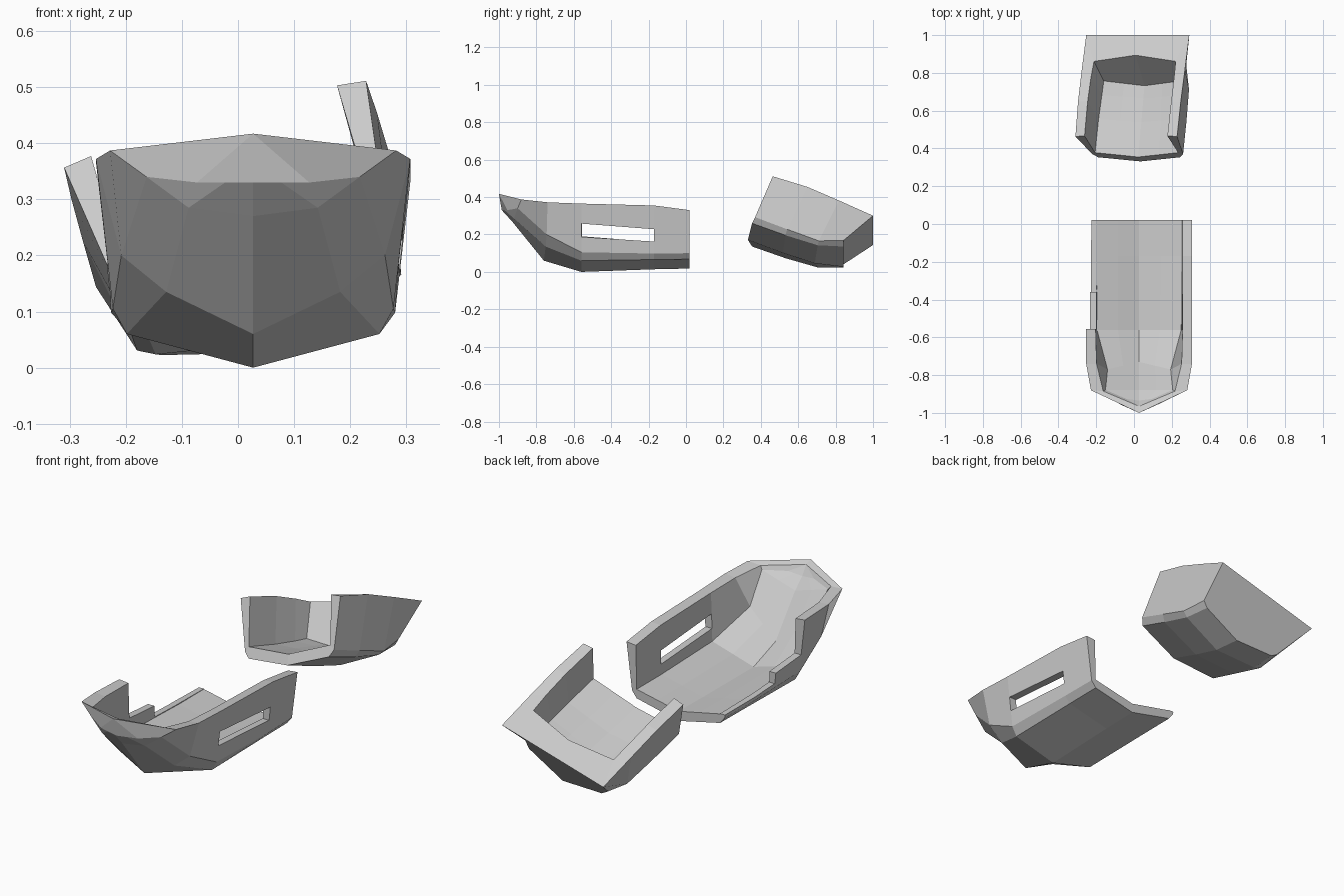
import bpy, bmesh
from mathutils import Matrix, Vector

cube = bpy.data.objects.get("Cube")
if cube:
    bpy.data.objects.remove(cube)

grey = bpy.data.materials.new("hull_grey")
grey.use_nodes = True
grey.diffuse_color = (0.6, 0.6, 0.6, 1)
grey.node_tree.nodes["Principled BSDF"].inputs["Base Color"].default_value = (0.6, 0.6, 0.6, 1)


def finish(bm, name):
    bmesh.ops.remove_doubles(bm, verts=bm.verts, dist=0.0005)
    bmesh.ops.recalc_face_normals(bm, faces=bm.faces)
    mesh = bpy.data.meshes.new(name)
    bm.to_mesh(mesh)
    bm.free()
    mesh.materials.append(grey)
    ob = bpy.data.objects.new(name, mesh)
    bpy.context.collection.objects.link(ob)
    return ob


def hull(name, outer, inner, frame, bulge):
    """Thick open shell; each station lists (half width, y, z) from rim to keel."""
    bm = bmesh.new()

    def skin(stations):
        rings = []
        for half in stations:
            pts = half + [(-x, y, z) for x, y, z in reversed(half[:-1])]
            rings.append([bm.verts.new(frame @ Vector(p)) for p in pts])
        for a, b in zip(rings, rings[1:]):
            for i in range(len(a) - 1):
                bm.faces.new((a[i], a[i + 1], b[i + 1], b[i]))
        return rings

    out, inn = skin(outer), skin(inner)
    # gunwale on both sides
    for k in range(len(out) - 1):
        for side in (0, -1):
            bm.faces.new((out[k][side], out[k + 1][side], inn[k + 1][side], inn[k][side]))
    # broken open end
    for i in range(len(out[0]) - 1):
        bm.faces.new((out[0][i], out[0][i + 1], inn[0][i + 1], inn[0][i]))
    # closed end: outer wall, inner wall with a bulged top edge, deck strip
    rim = inner[-1][0]
    mid = bm.verts.new(frame @ Vector((0, rim[1] + bulge, rim[2])))
    keel = len(inn[-1]) // 2
    bm.faces.new(out[-1])
    bm.faces.new(inn[-1][:keel + 1] + [mid])
    bm.faces.new(inn[-1][keel:] + [mid])
    bm.faces.new((out[-1][0], out[-1][-1], inn[-1][-1], mid, inn[-1][0]))
    return finish(bm, name)


def lining(rim, chine, keel):
    """Inner section: straight side and flat sloping floor."""
    return [rim, chine, tuple((a + b) / 2 for a, b in zip(chine, keel)), keel]


def cut(target, name, outline, x0, x1):
    """Subtract a prism whose outline is given in (y, z)."""
    bm = bmesh.new()
    a = [bm.verts.new((x0, y, z)) for y, z in outline]
    b = [bm.verts.new((x1, y, z)) for y, z in outline]
    bm.faces.new(a)
    bm.faces.new(b)
    for i in range(len(a)):
        j = (i + 1) % len(a)
        bm.faces.new((a[i], a[j], b[j], b[i]))
    cutter = finish(bm, name)
    cutter.hide_render = True
    mod = target.modifiers.new(name, 'BOOLEAN')
    mod.object = cutter
    mod.solver = 'EXACT'
    bpy.context.view_layer.objects.active = target
    bpy.ops.object.modifier_apply(modifier=mod.name)
    bpy.data.objects.remove(cutter)


# Bow half, from the broken end to the stem
bow_outer = [
    [(.28, .02, .33), (.25, .02, .10), (.225, .02, .068), (0, .02, .018)],
    [(.28, -.17, .355), (.253, -.17, .098), (.225, -.17, .066), (0, -.17, .014)],
    [(.28, -.56, .365), (.25, -.56, .105), (.225, -.56, .06), (0, -.56, 0)],
    [(.28, -.74, .372), (.235, -.745, .20), (.155, -.75, .135), (0, -.76, .06)],
    [(.255, -.88, .387), (.19, -.9, .34), (.115, -.92, .285), (0, -.93, .27)],
    [(0, -1, .417), (.1, -.955, .33), (.05, -.97, .33), (0, -.985, .33)],
]
bow_inner = [
    lining((.23, .02, .325), (.225, .02, .112), (0, .02, .065)),
    lining((.23, -.17, .35), (.225, -.17, .112), (0, -.17, .062)),
    lining((.23, -.56, .36), (.223, -.56, .125), (0, -.56, .06)),
    lining((.225, -.74, .366), (.167, -.77, .23), (0, -.73, .12)),
    lining((.19, -.885, .38), (.178, -.878, .365), (0, -.88, .31)),
    lining((0, -.965, .405), (.07, -.925, .37), (0, -.935, .36)),
]
bow = hull("bow_hull", bow_outer, bow_inner, Matrix.Translation((.027, 0, 0)), 0)
cut(bow, "side_opening", [(-.56, .258), (-.17, .228), (-.17, .162), (-.56, .187)], .1, .5)
cut(bow, "missing_wall", [(-.555, .6), (-.555, .19), (-.36, .175), (-.36, .122),
                          (-.2, .116), (.1, .113), (.1, .6)], -.5, -.12)

# Stern half, tipped over on its side and pitched
x_axis = Vector((.961, 0, .276)).normalized()
z_axis = x_axis.cross(Vector((.103, .93, -.362))).normalized()
y_axis = z_axis.cross(x_axis)
frame = Matrix((x_axis, y_axis, z_axis)).transposed().to_4x4()
frame.translation = (.02, 1, .222)
stern_outer = [
    [(.28, -.58, .003), (.25, -.585, -.235), (.225, -.59, -.266), (0, -.6, -.3)],
    [(.283, -.386, .017), (.249, -.4, -.233), (.222, -.4, -.26), (0, -.4, -.297)],
    [(.284, -.2, .01), (.245, -.22, -.228), (.215, -.22, -.245), (0, -.22, -.287)],
    [(.284, 0, 0), (.232, -.1, -.172), (.205, -.09, -.197), (0, -.07, -.247)],
]
stern_inner = [
    lining((.228, -.58, .01), (.229, -.585, -.213), (0, -.595, -.25)),
    lining((.23, -.386, .017), (.225, -.4, -.196), (0, -.4, -.237)),
    lining((.229, -.25, .01), (.216, -.27, -.178), (0, -.27, -.225)),
    lining((.225, -.15, 0), (.21, -.195, -.165), (0, -.2, -.22)),
]
hull("stern_hull", stern_outer, stern_inner, frame, .035)
